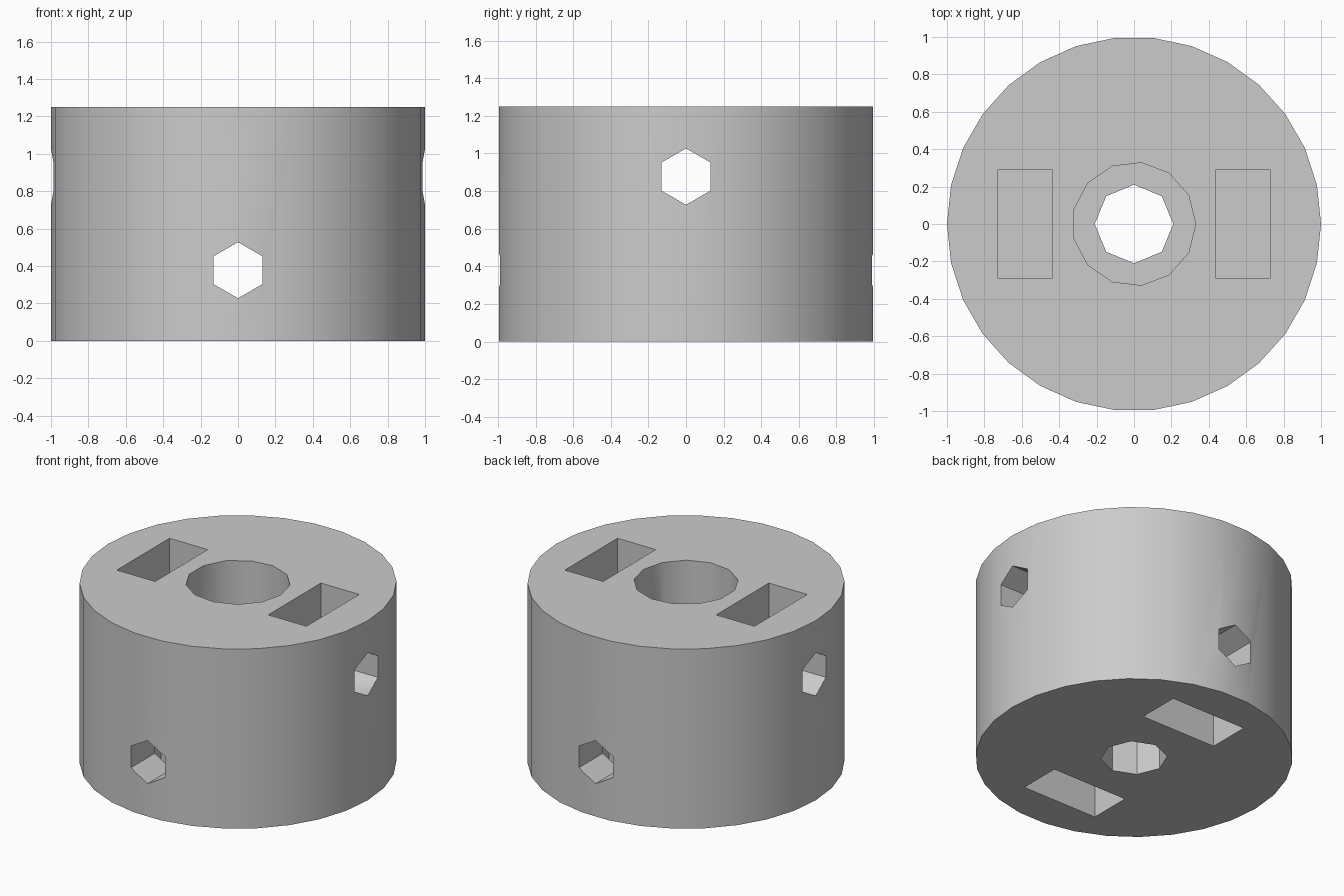
import bpy
from math import pi

cube = bpy.data.objects.get("Cube")
if cube:
    bpy.data.objects.remove(cube, do_unlink=True)

HEIGHT = 1.25
MID = HEIGHT / 2
OVER = 0.1          # how far cutters reach past the surface

grey = bpy.data.materials.new("plain_grey")
grey.use_nodes = True
colour = (0.6, 0.6, 0.6, 1)
grey.diffuse_color = colour
grey.node_tree.nodes["Principled BSDF"].inputs["Base Color"].default_value = colour


def prism(name, sides, radius, length, centre, rotation=(0, 0, -pi / 2)):
    bpy.ops.mesh.primitive_cylinder_add(vertices=sides, radius=radius, depth=length,
                                        location=centre, rotation=rotation)
    obj = bpy.context.object
    obj.name = name
    return obj


def upright(name, sides, radius, low, high):
    return prism(name, sides, radius, high - low, (0, 0, (low + high) / 2))


def pocket(name, x, y, width, depth, low, high):
    bpy.ops.mesh.primitive_cube_add(size=1, location=(x, y, (low + high) / 2))
    obj = bpy.context.object
    obj.name = name
    obj.scale = (width, depth, high - low)
    return obj


# Main drum
body = upright("coupler_body", 30, 1, 0, HEIGHT)
body.data.materials.append(grey)

# Stepped bore: wide at the top, narrow below
cutters = [
    upright("narrow_bore_cutter", 8, 0.21, -OVER, MID + OVER),
    upright("wide_bore_cutter", 13, 0.33, MID, HEIGHT + OVER),
    # Hexagonal cross holes
    prism("front_screw_cutter", 6, 0.15, 3, (0, 0, 0.378), (pi / 2, 0, 0)),
    prism("side_screw_cutter", 6, 0.15, 3, (0, 0, 0.877), (pi / 2, 0, pi / 2)),
]

# Nut pockets: one pair from the top, the other from below, a quarter turn apart
SLOT, LONG, OFFSET = 0.295, 0.58, 0.583
for side in (-1, 1):
    cutters.append(pocket("top_pocket_cutter", side * OFFSET, 0, SLOT, LONG,
                          MID + 0.01, HEIGHT + OVER))
    cutters.append(pocket("bottom_pocket_cutter", 0, side * OFFSET, LONG, SLOT,
                          -OVER, MID - 0.01))

# Cut everything out, then drop the cutters
bpy.ops.object.select_all(action='DESELECT')
body.select_set(True)
bpy.context.view_layer.objects.active = body
for cutter in cutters:
    cutter.hide_render = True
    mod = body.modifiers.new(cutter.name, 'BOOLEAN')
    mod.operation = 'DIFFERENCE'
    mod.solver = 'EXACT'
    mod.object = cutter
    bpy.ops.object.modifier_apply(modifier=mod.name)
    bpy.data.objects.remove(cutter, do_unlink=True)

for face in body.data.polygons:
    face.material_index = 0
bpy.ops.object.shade_smooth_by_angle(angle=pi / 6)
